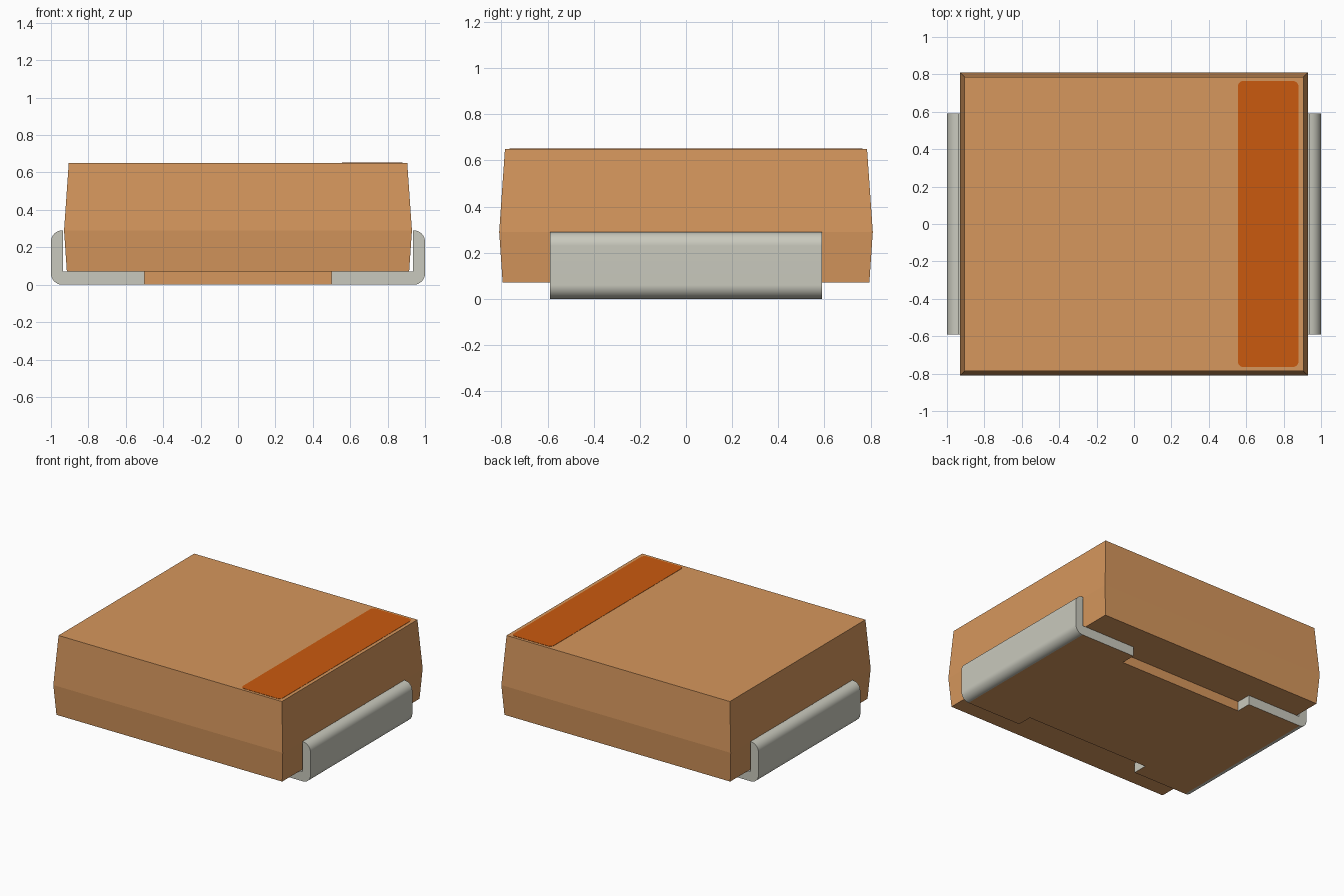
import bpy
import bmesh
import math

cube = bpy.data.objects.get("Cube")
if cube:
    bpy.data.objects.remove(cube, do_unlink=True)


def make_material(name, rgb):
    """Flat material from 0-255 display values, stored as linear."""
    lin = []
    for v in rgb:
        c = v / 255
        lin.append(c / 12.92 if c <= 0.04045 else ((c + 0.055) / 1.055) ** 2.4)
    mat = bpy.data.materials.new(name)
    mat.use_nodes = True
    mat.diffuse_color = (*lin, 1)
    mat.node_tree.nodes["Principled BSDF"].inputs["Base Color"].default_value = (*lin, 1)
    return mat


BROWN = make_material("tan_brown", (214, 151, 93))
ORANGE = make_material("burnt_orange", (202, 90, 15))
GREY = make_material("warm_grey_metal", (201, 201, 189))


def finish(name, bm, *mats):
    bmesh.ops.recalc_face_normals(bm, faces=bm.faces)
    mesh = bpy.data.meshes.new(name)
    bm.to_mesh(mesh)
    bm.free()
    for mat in mats:
        mesh.materials.append(mat)
    obj = bpy.data.objects.new(name, mesh)
    bpy.context.collection.objects.link(obj)
    return obj


def stacked_box(name, levels, mat):
    """Closed block through rectangular sections (half x, half y, z)."""
    bm = bmesh.new()
    rings = [[bm.verts.new((sx * hx, sy * hy, z))
              for sx, sy in ((-1, -1), (1, -1), (1, 1), (-1, 1))]
             for hx, hy, z in levels]
    bm.faces.new(rings[0])
    bm.faces.new(rings[-1])
    for low, high in zip(rings, rings[1:]):
        for i in range(4):
            j = (i + 1) % 4
            bm.faces.new((low[i], low[j], high[j], high[i]))
    return finish(name, bm, mat)


def arc(cx, cy, r, start, end, steps=8):
    angles = [math.radians(start + (end - start) * i / steps) for i in range(steps + 1)]
    return [(cx + r * math.cos(a), cy + r * math.sin(a)) for a in angles]


def extrude(bm, points, offset):
    face = bm.faces.new([bm.verts.new(p) for p in points])
    new = bmesh.ops.extrude_face_region(bm, geom=[face])["geom"]
    bmesh.ops.translate(bm, vec=offset,
                        verts=[g for g in new if isinstance(g, bmesh.types.BMVert)])


# Moulded body, widest at its parting line, and the pad below it
stacked_box("body", [(0.915, 0.795, 0.07), (0.93, 0.81, 0.29), (0.905, 0.785, 0.65)], BROWN)
stacked_box("underside_pad", [(0.5, 0.48, 0.0), (0.5, 0.48, 0.071)], BROWN)


# Folded terminals with rounded outer bends
def terminal(name, side):
    r = 0.06
    profile = [(0.5, 0.0)] + arc(1 - r, r, r, -90, 0) + arc(1 - r, 0.29 - r, r, 0, 90)
    profile += [(0.935, 0.29), (0.935, 0.07), (0.5, 0.07)]
    bm = bmesh.new()
    extrude(bm, [(side * x, -0.59, z) for x, z in profile], (0, 1.18, 0))
    obj = finish(name, bm, GREY, BROWN)
    # the flat underside takes the body colour
    for poly in obj.data.polygons:
        if poly.normal.z < -0.999:
            poly.material_index = 1
    bpy.ops.object.select_all(action="DESELECT")
    obj.select_set(True)
    bpy.context.view_layer.objects.active = obj
    bpy.ops.object.shade_smooth_by_angle(angle=math.radians(30))
    weighted = obj.modifiers.new("weighted_normals", "WEIGHTED_NORMAL")
    weighted.keep_sharp = True


terminal("left_terminal", 1)
terminal("right_terminal", -1)

# Polarity band: thin plate with rounded corners on the top
x0, x1, hy, r = 0.555, 0.88, 0.765, 0.03
outline = (arc(x1 - r, hy - r, r, 0, 90, 4) + arc(x0 + r, hy - r, r, 90, 180, 4)
           + arc(x0 + r, r - hy, r, 180, 270, 4) + arc(x1 - r, r - hy, r, 270, 360, 4))
bm = bmesh.new()
extrude(bm, [(x, y, 0.648) for x, y in outline], (0, 0, 0.004))
finish("polarity_band", bm, ORANGE)
